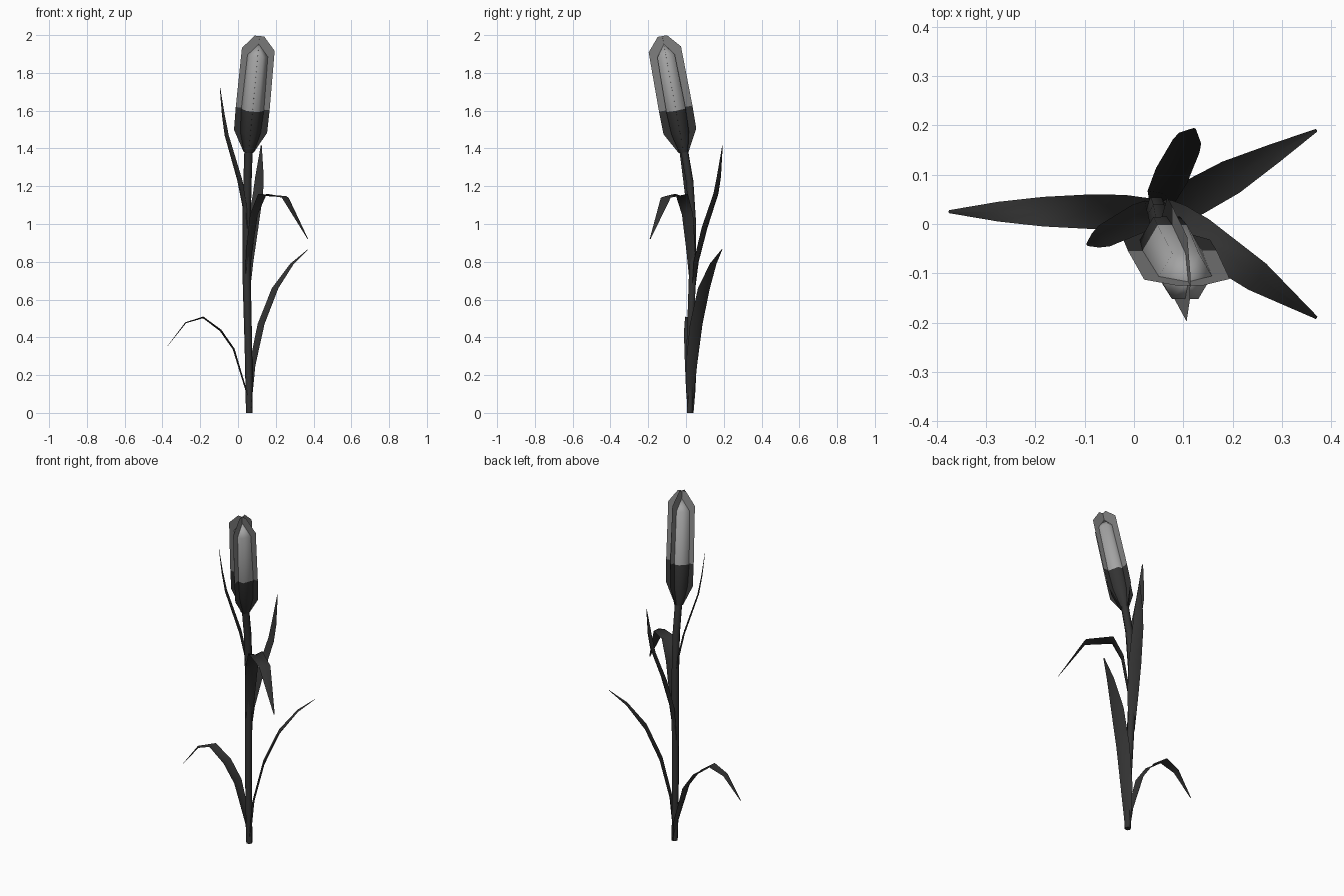
import bpy, bmesh, math
from mathutils import Vector, Matrix

cube = bpy.data.objects.get("Cube")
if cube:
    bpy.data.objects.remove(cube, do_unlink=True)


def material(name, v):
    m = bpy.data.materials.new(name)
    m.use_nodes = True
    m.diffuse_color = (v, v, v, 1)
    bsdf = m.node_tree.nodes["Principled BSDF"]
    bsdf.inputs["Base Color"].default_value = (v, v, v, 1)
    bsdf.inputs["Roughness"].default_value = 0.8
    return m


LEAF = material("dark leaf", 0.033)
PETAL = material("pale petal", 0.37)
RIM = material("grey petal rim", 0.23)


def loft(name, rows, mats, closed=False, smooth=True, pale_from=None, caps=False):
    """Skin rows of points; faces from row pale_from up use the second material."""
    bm = bmesh.new()
    grid = [[bm.verts.new(p) for p in row] for row in rows]
    n = len(rows[0])
    for i in range(len(grid) - 1):
        for j in range(n if closed else n - 1):
            k = (j + 1) % n
            f = bm.faces.new((grid[i][j], grid[i][k], grid[i + 1][k], grid[i + 1][j]))
            f.smooth = smooth
            f.material_index = int(pale_from is not None and i >= pale_from)
    if caps:
        bm.faces.new(grid[0][::-1])
        bm.faces.new(grid[-1])
    bmesh.ops.remove_doubles(bm, verts=bm.verts, dist=0.0005)
    mesh = bpy.data.meshes.new(name)
    bm.to_mesh(mesh)
    bm.free()
    for m in mats:
        mesh.materials.append(m)
    ob = bpy.data.objects.new(name, mesh)
    bpy.context.collection.objects.link(ob)
    return ob


def ring(center, r, sides, turn=0.0):
    return [Vector(center) + Vector((r * math.cos(a), r * math.sin(a), 0))
            for a in (turn + math.tau * j / sides for j in range(sides))]


# Stem: slightly bent six-sided tube
stem = [(0.06, 0.02, 0, 0.018), (0.055, 0.02, 0.35, 0.02), (0.045, 0.035, 0.75, 0.022),
        (0.045, 0.035, 1.0, 0.022), (0.05, 0.02, 1.22, 0.022), (0.056, -0.012, 1.4, 0.022)]
loft("stem", [ring(p[:3], p[3], 6) for p in stem], [LEAF], closed=True, caps=True)


# Leaves: folded ribbons running outward from the stem, (x, z, half width), y by heading
def leaf(name, start, tip, steps):
    a, b = Vector(start), Vector(tip)
    out = (b - a).normalized()
    side = Vector((-out.y, out.x, 0))
    pts = [Vector((*a.lerp(b, t), z)) for t, z, w in steps]
    rows = []
    for i, (t, z, w) in enumerate(steps):
        tangent = pts[min(i + 1, len(pts) - 1)] - pts[max(i - 1, 0)]
        s3 = side.normalized()
        under = tangent.cross(s3).normalized()
        if under.dot(Vector((*out, -0.5))) < 0:
            under.negate()
        rows.append([pts[i] - s3 * w, pts[i] + under * w * 0.3, pts[i] + s3 * w])
    return loft(name, rows, [LEAF])


leaf("lower_right_leaf", (0.06, 0.025), (-0.375, 0.025),
     [(0, 0, 0.015), (0.03, 0.12, 0.025), (0.18, 0.34, 0.034), (0.34, 0.44, 0.035),
      (0.56, 0.51, 0.03), (0.77, 0.475, 0.02), (1, 0.35, 0.003)])
leaf("lower_left_leaf", (0.06, 0.02), (0.37, 0.19),
     [(0, 0, 0.015), (0.05, 0.25, 0.034), (0.2, 0.47, 0.038),
      (0.44, 0.66, 0.036), (0.73, 0.79, 0.02), (1, 0.865, 0.003)])
leaf("front_leaf", (0.045, 0.035), (0.37, -0.19),
     [(0, 0.65, 0.015), (0.04, 0.85, 0.028), (0.12, 1.05, 0.036), (0.26, 1.16, 0.04),
      (0.63, 1.14, 0.032), (1, 0.92, 0.003)])
leaf("back_leaf", (0.045, 0.035), (0.123, 0.193),
     [(0, 0.6, 0.015), (0.12, 0.8, 0.03), (0.4, 0.98, 0.035), (0.78, 1.16, 0.03),
      (0.88, 1.25, 0.025), (1, 1.415, 0.003)])
leaf("upper_leaf", (0.045, 0.03), (-0.095, -0.042),
     [(0, 0.95, 0.015), (0.08, 1.1, 0.026), (0.25, 1.23, 0.03), (0.75, 1.47, 0.024),
      (0.88, 1.58, 0.016), (1, 1.72, 0.003)])

# Bud: leaning core with two crossed petal plates
base, top = Vector((0.056, -0.012, 1.38)), Vector((0.114, -0.125, 1.995))
axis = top - base
lean = Matrix.Translation(base) @ Vector((0, 0, 1)).rotation_difference(axis).to_matrix().to_4x4()
length = axis.length

core = [(0, 0.026), (0.17, 0.054), (0.365, 0.06), (0.83, 0.054), (0.93, 0.0)]
loft("bud_core", [ring((0, 0, t * length), r, 6) for t, r in core],
     [LEAF, PETAL], closed=True, pale_from=2).matrix_world = lean

plate = [(0, 0.027), (0.18, 0.088), (0.375, 0.09), (0.885, 0.087), (1, 0.025)]
for name, d in (("wide_petal_plate", Vector((1, 0, 0))), ("deep_petal_plate", Vector((0, 1, 0)))):
    rows = [[Vector((0, 0, t * length)) + d * s * w for s in (-1, 1)] for t, w in plate]
    loft(name, rows, [LEAF, RIM], smooth=False, pale_from=2).matrix_world = lean
